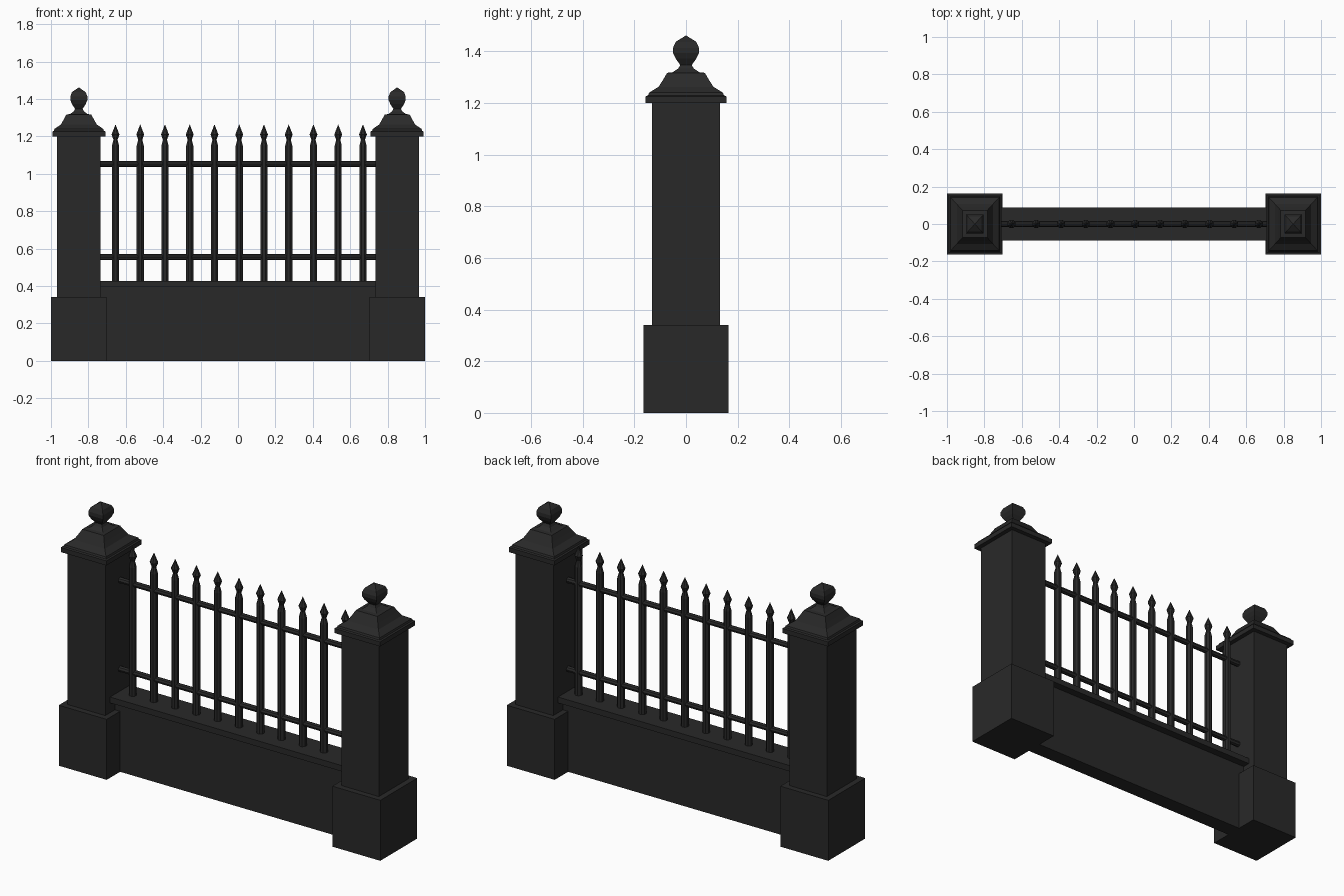
import bpy, bmesh, math

if "Cube" in bpy.data.objects:
    bpy.data.objects.remove(bpy.data.objects["Cube"])

iron = bpy.data.materials.new("charcoal black")
iron.diffuse_color = (0.022, 0.022, 0.022, 1)
iron.use_nodes = True
iron.node_tree.nodes["Principled BSDF"].inputs["Base Color"].default_value = iron.diffuse_color


def finish(name, bm):
    bmesh.ops.recalc_face_normals(bm, faces=bm.faces)
    me = bpy.data.meshes.new(name)
    bm.to_mesh(me)
    bm.free()
    me.materials.append(iron)
    ob = bpy.data.objects.new(name, me)
    bpy.context.collection.objects.link(ob)
    return ob


def box(name, x, hx, hy, z0, z1):
    bm = bmesh.new()
    bmesh.ops.create_cube(bm, size=1)
    for v in bm.verts:
        v.co = (x + v.co.x * 2 * hx, v.co.y * 2 * hy, z0 + (v.co.z + 0.5) * (z1 - z0))
    return finish(name, bm)


def loft(name, x, profile, corners, aspect=1.0):
    """Stack polygon rings; profile holds (half width across flats, z)."""
    bm = bmesh.new()
    rings = []
    k = 1 / math.cos(math.pi / corners)
    for r, z in profile:
        ring = []
        for i in range(corners):
            a = (i + 0.5) * math.tau / corners
            ring.append(bm.verts.new((x + r * k * aspect * math.cos(a), r * k * math.sin(a), z)))
        rings.append(ring)
    for lo, hi in zip(rings, rings[1:]):
        for i in range(corners):
            j = (i + 1) % corners
            bm.faces.new((lo[i], lo[j], hi[j], hi[i]))
    bm.faces.new(rings[0])
    bm.faces.new(rings[-1])
    bmesh.ops.remove_doubles(bm, verts=bm.verts, dist=1e-5)
    return finish(name, bm)


# Pillars: plinth, shaft, stepped cap with square finial
CAP = [(0.156, 1.2), (0.156, 1.226), (0.147, 1.23), (0.143, 1.24), (0.106, 1.263),
       (0.090, 1.288), (0.073, 1.317), (0.052, 1.319), (0.030, 1.334), (0.022, 1.347),
       (0.040, 1.372), (0.050, 1.394), (0.050, 1.414), (0.040, 1.437), (0.001, 1.461)]
for side, x in (("left", -0.851), ("right", 0.851)):
    box(f"pillar_plinth_{side}", x, 0.149, 0.164, 0, 0.34)
    box(f"pillar_shaft_{side}", x, 0.117, 0.131, 0.34, 1.2)
    loft(f"pillar_cap_{side}", x, CAP, 4, 0.91)

# Low wall and coping
box("low_wall", 0, 0.737, 0.045, 0, 0.395)
box("wall_coping", 0, 0.737, 0.088, 0.395, 0.428)

# Horizontal rails
for name, z in (("lower_rail", 0.554), ("upper_rail", 1.053)):
    bm = bmesh.new()
    bmesh.ops.create_cone(bm, cap_ends=True, segments=8, radius1=0.016, radius2=0.016, depth=1.48)
    for v in bm.verts:
        v.co = (v.co.z, v.co.x, v.co.y + z)
    finish(name, bm)

# Spear-topped pickets
SPEAR = [(0.019, 0.42), (0.019, 1.15), (0.011, 1.182), (0.021, 1.21), (0.0005, 1.263)]
for i in range(11):
    loft(f"picket_{i + 1}", -0.655 + i * 0.1323, SPEAR, 8)
